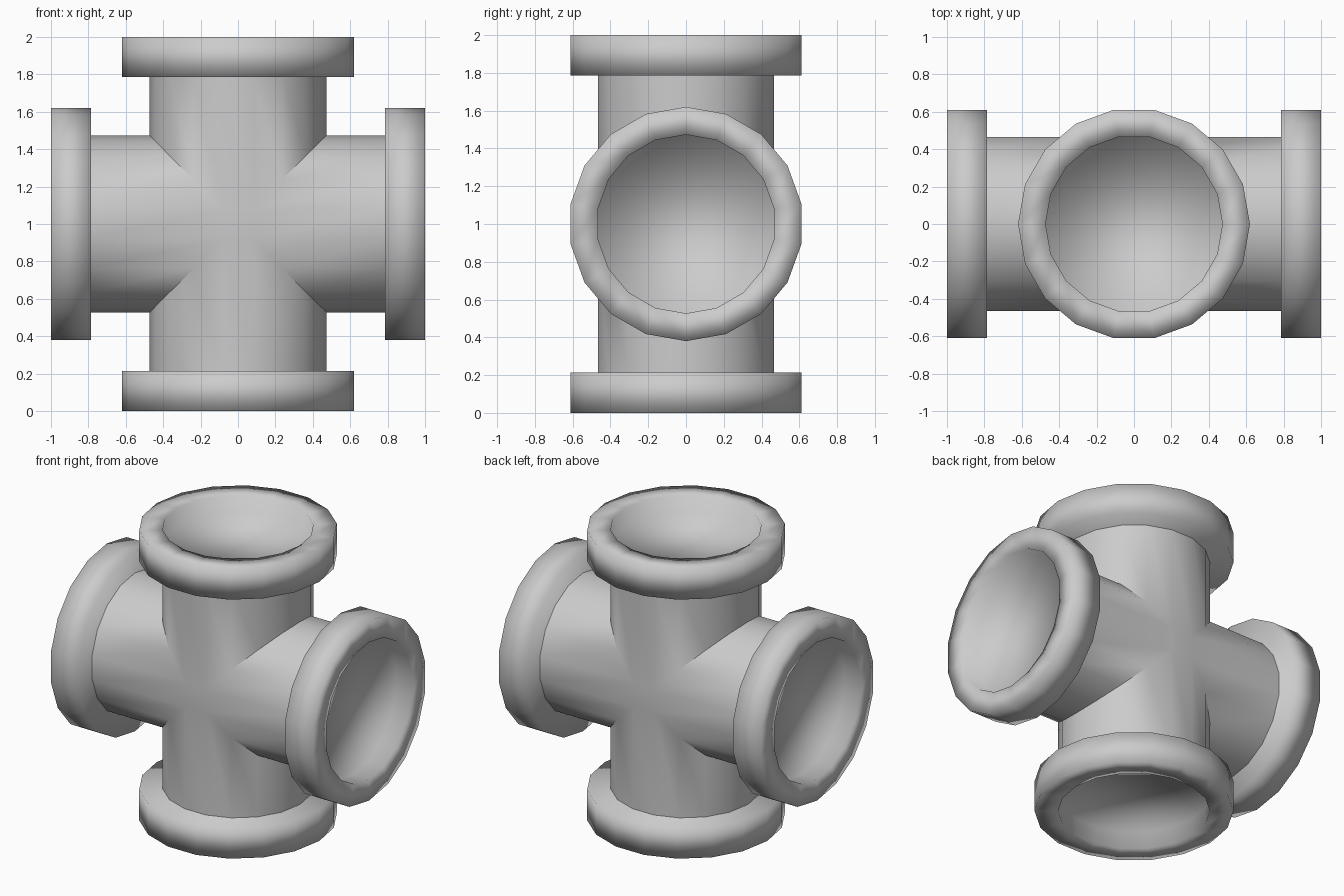
import bpy, bmesh
from math import cos, sin, pi, radians
from mathutils import Matrix, Vector

if "Cube" in bpy.data.objects:
    bpy.data.objects.remove(bpy.data.objects["Cube"])

N = 18          # sides of every pipe
R = 0.473       # pipe radius
FR = 0.62       # flange radius
FLANGE = 0.787  # where a flange starts, from the centre
CAP = 0.88      # where the recessed cap sits, from the centre


def ring(bm, rot, r, x=None):
    out = []
    for i in range(N):
        t = 2 * pi * i / N
        y, z = r * sin(t), r * cos(t)
        # mitred inner end where no distance is given
        p = Vector((abs(z) if x is None else x, y, z))
        out.append(bm.verts.new(rot @ p + Vector((0, 0, 1))))
    return out


def bridge(bm, rings):
    for a, b in zip(rings, rings[1:]):
        for i in range(N):
            j = (i + 1) % N
            bm.faces.new((a[i], a[j], b[j], b[i]))


def finish(bm, name, sharp_angle=None):
    bmesh.ops.recalc_face_normals(bm, faces=bm.faces)
    mesh = bpy.data.meshes.new(name)
    bm.to_mesh(mesh)
    bm.free()
    for p in mesh.polygons:
        p.use_smooth = True
    if sharp_angle:
        mesh.set_sharp_from_angle(angle=sharp_angle)
    obj = bpy.data.objects.new(name, mesh)
    bpy.context.collection.objects.link(obj)


turns = [Matrix.Rotation(k * pi / 2, 3, 'Y') for k in range(4)]

# crossing pipes, mitred together in the x-z plane
bm = bmesh.new()
for rot in turns:
    bridge(bm, [ring(bm, rot, R), ring(bm, rot, R, FLANGE)])
bmesh.ops.remove_doubles(bm, verts=bm.verts, dist=0.0005)
# small squares at the front and back of the crossing
bmesh.ops.holes_fill(bm, edges=[e for e in bm.edges if e.is_boundary], sides=4)
finish(bm, "pipe_cross", radians(40))

# flanges: a solid disc with a shallow recess in its outer face
for rot, side in zip(turns, ("right", "bottom", "left", "top")):
    bm = bmesh.new()
    rings = [ring(bm, rot, r, x) for r, x in
             ((FR, FLANGE), (FR, 1), (R, 1), (R, CAP))]
    bridge(bm, rings)
    bm.faces.new(rings[0])
    bm.faces.new(rings[-1])
    finish(bm, "flange_" + side)
